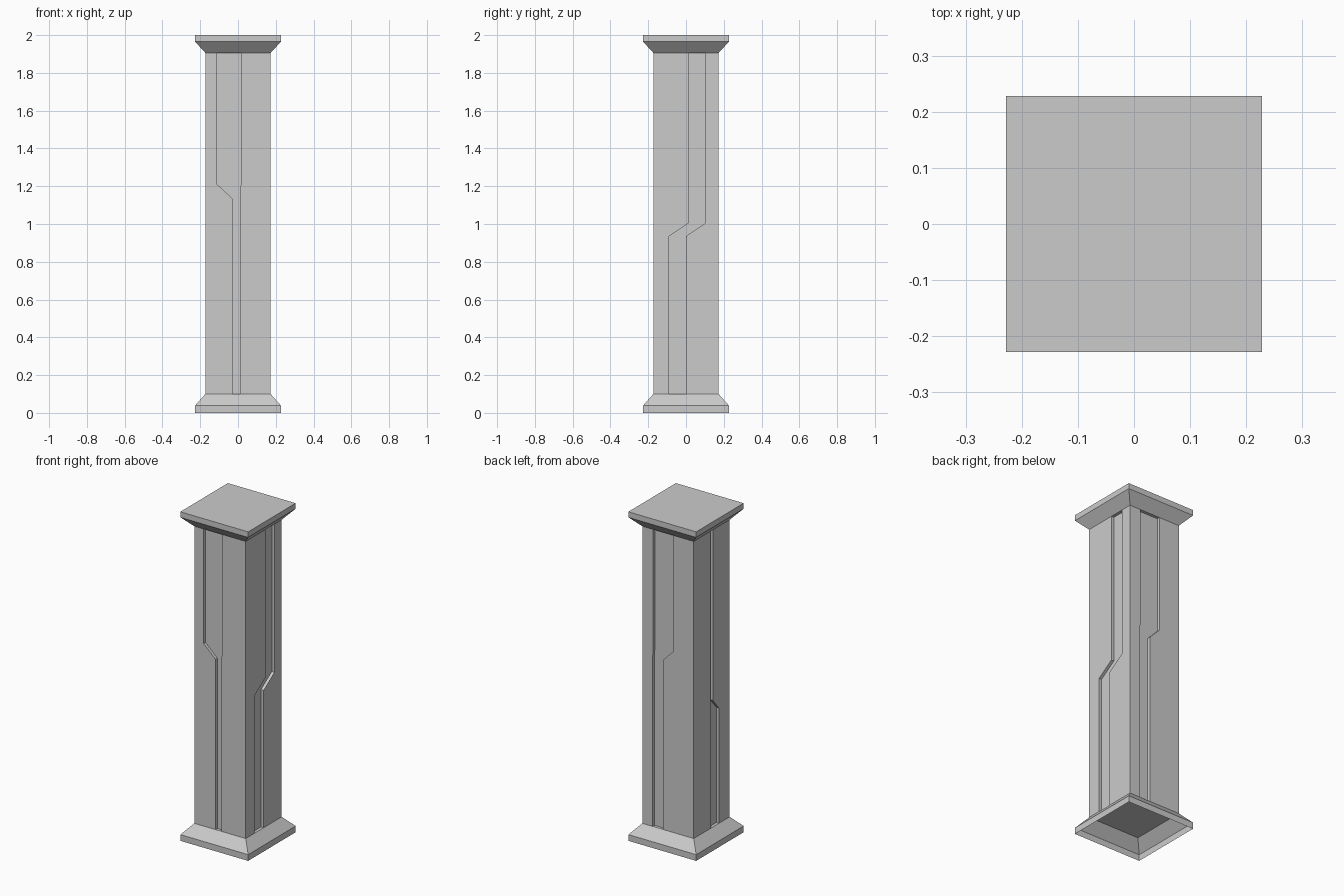
import bpy
import bmesh

cube = bpy.data.objects.get("Cube")
if cube:
    bpy.data.objects.remove(cube, do_unlink=True)

SHAFT, RIM = 0.173, 0.228      # half widths
LOW, HIGH = 0.1, 1.906         # shaft ends
DEPTH = 0.018                  # groove depth

stone = bpy.data.materials.new("grey_stone")
stone.use_nodes = True
GREY = (0.6, 0.6, 0.6, 1)
stone.diffuse_color = GREY
stone.node_tree.nodes["Principled BSDF"].inputs["Base Color"].default_value = GREY


def finish(bm, name):
    bmesh.ops.recalc_face_normals(bm, faces=bm.faces)
    mesh = bpy.data.meshes.new(name)
    bm.to_mesh(mesh)
    bm.free()
    mesh.materials.append(stone)
    obj = bpy.data.objects.new(name, mesh)
    bpy.context.collection.objects.link(obj)
    return obj


def square_stack(name, levels, open_bottom=False):
    """Square sections (half width, height) joined from bottom to top."""
    bm = bmesh.new()
    rings = [[bm.verts.new((sx * r, sy * r, z))
              for sx, sy in ((-1, -1), (1, -1), (1, 1), (-1, 1))]
             for r, z in levels]
    for a, b in zip(rings, rings[1:]):
        for i in range(4):
            j = (i + 1) % 4
            bm.faces.new((a[i], a[j], b[j], b[i]))
    bm.faces.new(rings[-1])
    if not open_bottom:
        bm.faces.new(rings[0])
    return finish(bm, name)


def groove_cutter(name, place, top, bottom, kink):
    """Prism with a sideways step; top and bottom are (start, end) spans."""
    hi, lo = kink
    z0, z1 = LOW - 0.1, HIGH + 0.1
    drop = hi - lo
    outline = [(bottom[0], z0), (bottom[1], z0), (bottom[1], lo),
               (top[1], lo + drop), (top[1], z1), (top[0], z1),
               (top[0], hi), (bottom[0], lo)]
    bm = bmesh.new()
    face = bm.faces.new([bm.verts.new(place(u, SHAFT - DEPTH, z)) for u, z in outline])
    out = bmesh.ops.extrude_face_region(bm, geom=[face])["geom"]
    shift = [a - b for a, b in zip(place(0, 0.1, 0), place(0, 0, 0))]
    bmesh.ops.translate(bm, vec=shift, verts=[v for v in out if isinstance(v, bmesh.types.BMVert)])
    return finish(bm, name)


# Hollow flared foot and matching capital
square_stack("base", [(RIM, 0), (RIM, 0.038), (SHAFT, LOW)], open_bottom=True)
square_stack("capital", [(SHAFT, HIGH), (RIM, 1.966), (RIM, 2)])

# Square shaft with one stepped groove on each side
shaft = square_stack("shaft", [(SHAFT, LOW), (SHAFT, HIGH)])
cutters = [
    groove_cutter("front_cutter", lambda u, d, z: (u, -d, z),
                  (-0.11, 0.015), (-0.03, 0.01), (1.21, 1.135)),
    groove_cutter("back_cutter", lambda u, d, z: (u, d, z),
                  (-0.035, 0.1), (0.033, 0.103), (1.2, 1.13)),
    groove_cutter("left_cutter", lambda u, d, z: (d, u, z),
                  (0.015, 0.103), (-0.09, 0), (1.005, 0.935)),
    groove_cutter("right_cutter", lambda u, d, z: (-d, u, z),
                  (-0.01, 0.01), (-0.07, 0.005), (0.87, 0.8)),
]
for cutter in cutters:
    mod = shaft.modifiers.new(cutter.name, 'BOOLEAN')
    mod.operation = 'DIFFERENCE'
    mod.solver = 'EXACT'
    mod.object = cutter

# Bake the grooves and discard the cutters
graph = bpy.context.evaluated_depsgraph_get()
carved = bpy.data.meshes.new_from_object(shaft.evaluated_get(graph))
shaft.modifiers.clear()
shaft.data = carved
for cutter in cutters:
    bpy.data.objects.remove(cutter, do_unlink=True)
